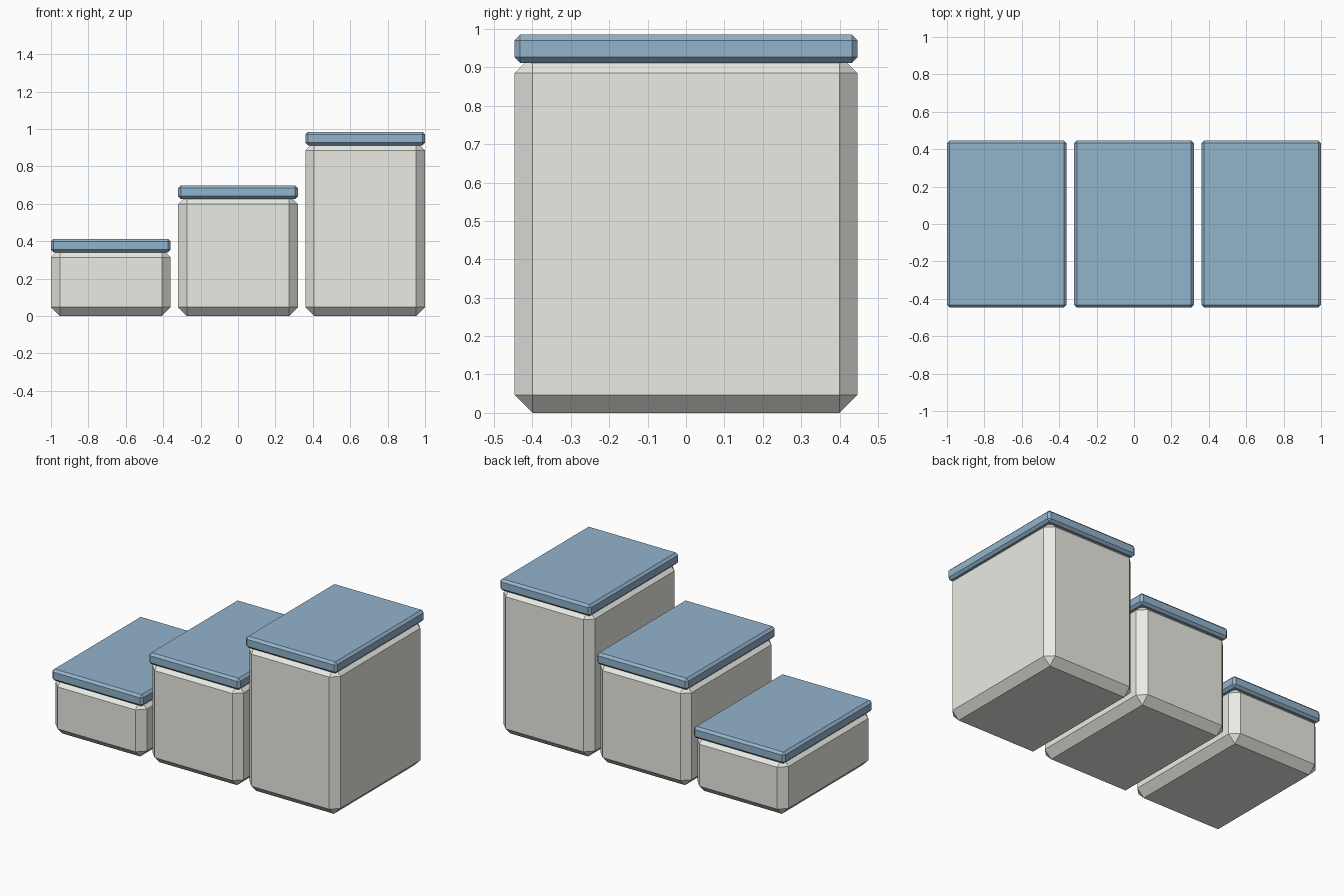
import bpy, bmesh

if "Cube" in bpy.data.objects:
    bpy.data.objects.remove(bpy.data.objects["Cube"])


def material(name, color):
    m = bpy.data.materials.new(name)
    m.diffuse_color = color
    m.use_nodes = True
    m.node_tree.nodes["Principled BSDF"].inputs["Base Color"].default_value = m.diffuse_color
    return m


def chamfered_box(name, x, width, depth, z0, z1, chamfer, mat):
    bm = bmesh.new()
    bmesh.ops.create_cube(bm, size=1)
    bmesh.ops.scale(bm, vec=(width, depth, z1 - z0), verts=bm.verts)
    bmesh.ops.bevel(bm, geom=bm.edges[:], offset=chamfer, offset_type='OFFSET',
                    segments=1, profile=0.5, affect='EDGES')
    mesh = bpy.data.meshes.new(name)
    bm.to_mesh(mesh)
    bm.free()
    mesh.materials.append(mat)
    obj = bpy.data.objects.new(name, mesh)
    obj.location = (x, 0, (z0 + z1) / 2)
    bpy.context.collection.objects.link(obj)
    return obj


body_mat = material("warm_grey", (0.83, 0.83, 0.78, 1))
lid_mat = material("blue", (0.29, 0.45, 0.60, 1))

WIDTH, DEPTH = 0.64, 0.893
LID_HEIGHT, OVERLAP = 0.073, 0.02

# three storage boxes of rising height; each body reaches slightly into its lid
for size, x, rim in (("small", -0.68, 0.34), ("medium", 0.0, 0.626), ("large", 0.68, 0.912)):
    chamfered_box(size + "_container", x, WIDTH, DEPTH, 0, rim + OVERLAP, 0.047, body_mat)
    chamfered_box(size + "_lid", x, WIDTH, DEPTH, rim, rim + LID_HEIGHT, 0.0145, lid_mat)
